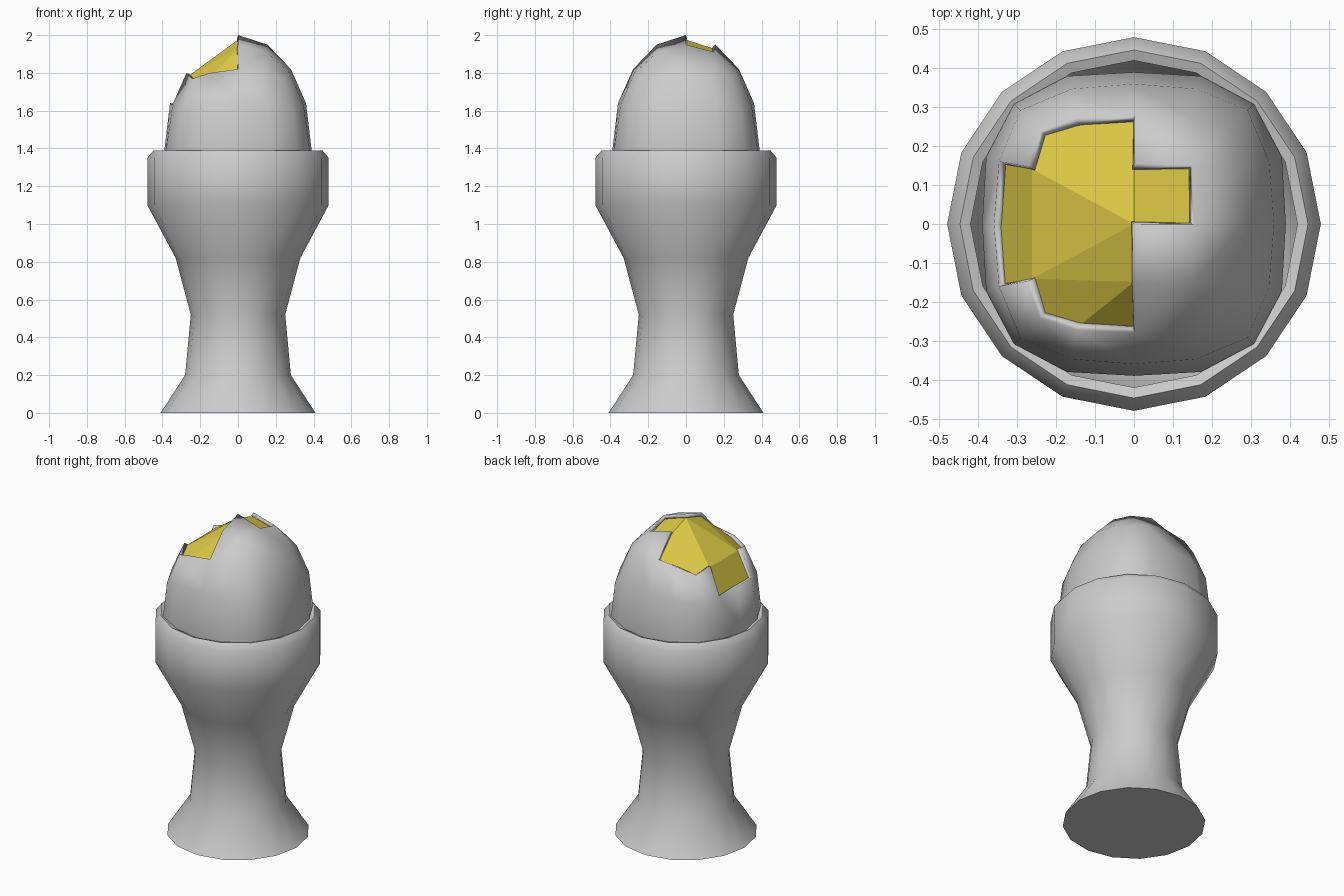
import bpy, bmesh, math
from mathutils import Vector

if "Cube" in bpy.data.objects:
    bpy.data.objects.remove(bpy.data.objects["Cube"])

MID = 1.39  # height of the widest part of the egg


def add_object(name, bm, smooth_angle=None):
    mesh = bpy.data.meshes.new(name)
    bmesh.ops.recalc_face_normals(bm, faces=bm.faces[:])
    bm.to_mesh(mesh)
    bm.free()
    obj = bpy.data.objects.new(name, mesh)
    bpy.context.collection.objects.link(obj)
    if smooth_angle:
        bpy.ops.object.select_all(action='DESELECT')
        obj.select_set(True)
        bpy.context.view_layer.objects.active = obj
        bpy.ops.object.shade_smooth_by_angle(angle=math.radians(smooth_angle))
    return obj


# Egg cup: 16-sided turned profile with a hollow bowl
profile = [(0, 0), (0.41, 0), (0.28, 0.2), (0.25, 0.52), (0.33, 0.82),
           (0.48, 1.1), (0.48, 1.35), (0.447, 1.39), (0.42, 1.38),
           (0.43, 1.12), (0.29, 0.85), (0, 0.76)]
bm = bmesh.new()
verts = [bm.verts.new((r, 0, z)) for r, z in profile]
edges = [bm.edges.new(pair) for pair in zip(verts, verts[1:])]
bmesh.ops.spin(bm, geom=verts + edges, cent=(0, 0, 0), axis=(0, 0, 1),
               angle=math.tau, steps=16)
bmesh.ops.remove_doubles(bm, verts=bm.verts[:], dist=0.001)
add_object("egg_cup", bm, 60)

# Egg form: rounded cube, (larger, smaller, height) grid position -> egg position
EGG = {
    (0, 0, 1): (0, 0, 2.0), (.5, 0, 1): (.155, 0, 1.95), (.5, .5, 1): (.152, .152, 1.91),
    (1, 0, 1): (.28, 0, 1.82), (1, .5, 1): (.273, .147, 1.80), (1, 1, 1): (.242, .242, 1.77),
    (1, 0, .5): (.36, 0, 1.64), (1, .5, .5): (.347, .16, 1.63), (1, 1, .5): (.292, .292, 1.60),
    (1, 0, 0): (.39, 0, MID), (1, .5, 0): (.38, .172, MID), (1, 1, 0): (.308, .308, MID),
}


def egg_point(x, y, z):
    ax, ay = abs(x), abs(y)
    big, small, h = EGG[(max(ax, ay), min(ax, ay), abs(z))]
    px, py = (big, small) if ax >= ay else (small, big)
    return Vector((math.copysign(px, x), math.copysign(py, y),
                   MID + math.copysign(h - MID, z)))


# Shell with the broken-away pieces removed
bm = bmesh.new()
bmesh.ops.create_cube(bm, size=2)
bmesh.ops.subdivide_edges(bm, edges=bm.edges[:], cuts=3, use_grid_fill=True)


def broken(face):
    x, y, z = face.calc_center_median()
    top = z > 0.99 and (x < 0 or (x < 0.5 and 0 < y < 0.5))
    side = x < -0.99 and z > 0.5 and abs(y) < 0.5
    return top or side


bmesh.ops.delete(bm, geom=[f for f in bm.faces if broken(f)], context='FACES')
for v in bm.verts:
    v.co = egg_point(*(round(c * 2) / 2 for c in v.co))
shell = add_object("egg_shell", bm, 60)
solid = shell.modifiers.new("thickness", 'SOLIDIFY')
solid.thickness = 0.022
solid.offset = -1

# Yellow inside: flat facets spanning the hole just under the shell
facets = [
    [(0, 0, 1), (-1, .5, 1), (-1, -.5, 1)],
    [(-1, .5, 1), (-1, .5, .5), (-1, 0, .5), (-1, -.5, .5), (-1, -.5, 1)],
    [(0, 0, 1), (0, .5, 1), (0, 1, 1), (-.5, 1, 1), (-1, 1, 1), (-1, .5, 1)],
    [(0, 0, 1), (-1, -.5, 1), (0, -.5, 1)],
    [(0, -.5, 1), (-1, -.5, 1), (-1, -1, 1), (-.5, -1, 1)],
    [(0, -.5, 1), (-.5, -1, 1), (0, -1, 1)],
    [(0, 0, 1), (.5, 0, 1), (.5, .5, 1), (0, .5, 1)],
]
centre = Vector((0, 0, MID))
bm = bmesh.new()
for facet in facets:
    bm.faces.new([bm.verts.new(centre + (egg_point(*p) - centre) * 0.96) for p in facet])
bmesh.ops.remove_doubles(bm, verts=bm.verts[:], dist=0.001)
yolk = add_object("yolk", bm)
yellow = bpy.data.materials.new("yolk_yellow")
yellow.diffuse_color = (0.72, 0.58, 0.06, 1)
yellow.use_nodes = True
yellow.node_tree.nodes["Principled BSDF"].inputs["Base Color"].default_value = yellow.diffuse_color
yolk.data.materials.append(yellow)
